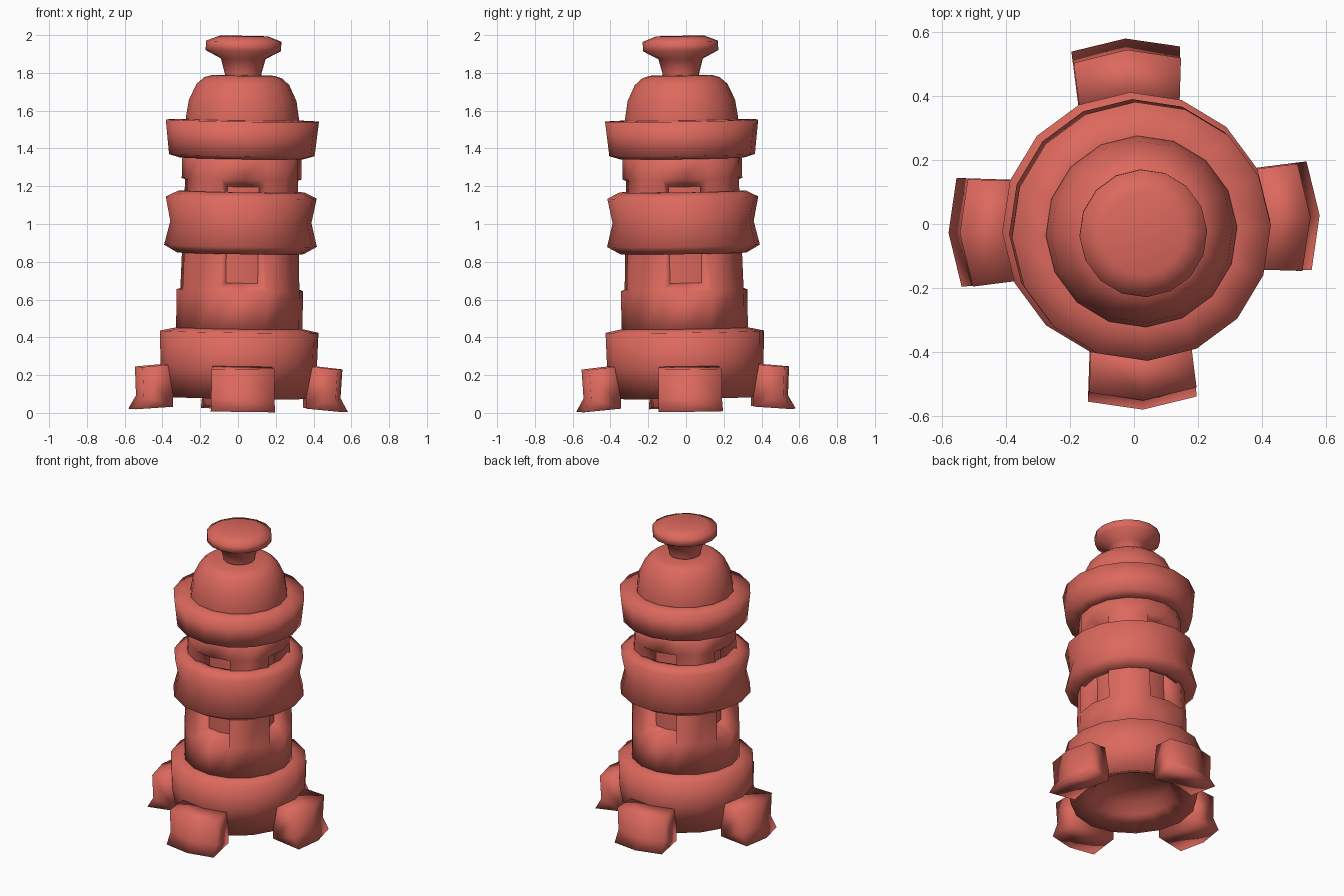
import bpy, bmesh
from math import sin, cos, pi, radians
from mathutils import Matrix

if "Cube" in bpy.data.objects:
    bpy.data.objects.remove(bpy.data.objects["Cube"])

SIDES = 16
# the whole model is turned a little and leans slightly to the front right
LEAN = (Matrix.Rotation(0.015, 4, 'X') @ Matrix.Rotation(0.015, 4, 'Y')
        @ Matrix.Rotation(radians(2.7), 4, 'Z'))

coral = bpy.data.materials.new("coral")
coral.diffuse_color = (0.72, 0.14, 0.11, 1)
coral.use_nodes = True
coral.node_tree.nodes["Principled BSDF"].inputs["Base Color"].default_value = coral.diffuse_color


def finish(name, bm):
    bmesh.ops.recalc_face_normals(bm, faces=bm.faces)
    for f in bm.faces:
        f.smooth = True
    me = bpy.data.meshes.new(name)
    bm.to_mesh(me)
    bm.free()
    me.transform(LEAN)
    me.materials.append(coral)
    ob = bpy.data.objects.new(name, me)
    bpy.context.collection.objects.link(ob)
    return ob


def revolve(bm, profile, ring=False):
    """Turn (radius, z) points around z; ring joins the ends, otherwise both are capped."""
    rows = [[bm.verts.new((r * cos(2 * pi * j / SIDES), r * sin(2 * pi * j / SIDES), z))
             for j in range(SIDES)] for r, z in profile]
    pairs = list(zip(rows, rows[1:]))
    if ring:
        pairs.append((rows[-1], rows[0]))
    else:
        bm.faces.new(rows[0])
        bm.faces.new(rows[-1])
    for a, b in pairs:
        for j in range(SIDES):
            k = (j + 1) % SIDES
            bm.faces.new((a[j], a[k], b[k], b[j]))
    return rows


def lathe(name, profile, ring=False):
    bm = bmesh.new()
    revolve(bm, profile, ring)
    return finish(name, bm)


# base with hollow underside
lathe("base", [(0.22, 0.20), (0.255, 0.14), (0.385, 0.08), (0.415, 0.26),
               (0.42, 0.43), (0.325, 0.45)])

# tower wall with four splayed window recesses, each two facets wide
bm = bmesh.new()
rows = revolve(bm, [(0.335, 0.42), (0.335, 0.65), (0.317, 1.24), (0.315, 1.40)])
low, high = rows[1], rows[2]
for w in range(0, SIDES, 4):
    idx = [(w + d) % SIDES for d in (-1, 0, 1)]
    outer = [low[i] for i in idx] + [high[i] for i in reversed(idx)]
    for a, b in zip(idx, idx[1:]):
        bm.faces.remove(bm.faces.get((low[a], low[b], high[b], high[a])))
    dead = bm.edges.get((low[w], high[w]))
    if dead:
        bm.edges.remove(dead)
    inner = []
    for n, v in enumerate(outer):
        s = 0.22 / v.co.xy.length
        inner.append(bm.verts.new((v.co.x * s, v.co.y * s, 0.69 if n < 3 else 1.20)))
    for n in range(6):
        m = (n + 1) % 6
        bm.faces.new((outer[n], outer[m], inner[m], inner[n]))
    bm.faces.new((inner[0], inner[1], inner[4], inner[5]))
    bm.faces.new((inner[1], inner[2], inner[3], inner[4]))
    for n in range(6):
        bm.edges.get((inner[n], inner[(n + 1) % 6])).smooth = False
finish("tower_wall", bm)

# waisted middle band
lathe("middle_band", [(0.30, 0.845), (0.335, 0.845), (0.405, 0.885), (0.374, 1.01),
                      (0.40, 1.14), (0.335, 1.172), (0.30, 1.172)], ring=True)

# upper collar
lathe("upper_collar", [(0.30, 1.348), (0.33, 1.348), (0.386, 1.365),
                       (0.406, 1.548), (0.29, 1.552)])

# dome roof
lathe("dome_roof", [(0.30, 1.53), (0.30, 1.56), (0.285, 1.655), (0.245, 1.74),
                    (0.205, 1.775), (0.165, 1.787)])

# flared stem and flat knob
lathe("top_knob", [(0.092, 1.76), (0.098, 1.80), (0.118, 1.875), (0.20, 1.918),
                   (0.20, 1.968), (0.13, 1.995)])

# four flared feet, ridged down the middle
FOOT = [(0.385, 0.255), (0.55, 0.238), (0.542, 0.085), (0.582, 0.014), (0.385, 0.03)]
for q, side in enumerate(("right", "back", "left", "front")):
    bm = bmesh.new()
    cols = []
    for t in (-1, 0, 1):
        col = []
        for r, z in FOOT:
            half = 0.155 + 0.08 * (r - 0.385)
            col.append(bm.verts.new((r - 0.033 * abs(t), t * half, z)))
        cols.append(col)
    for a, b in zip(cols, cols[1:]):
        for n in range(5):
            m = (n + 1) % 5
            bm.faces.new((a[n], a[m], b[m], b[n]))
    bm.faces.new(cols[0])
    bm.faces.new(cols[-1])
    bmesh.ops.rotate(bm, verts=bm.verts, matrix=Matrix.Rotation(q * pi / 2, 3, 'Z'))
    finish(side + "_foot", bm)
